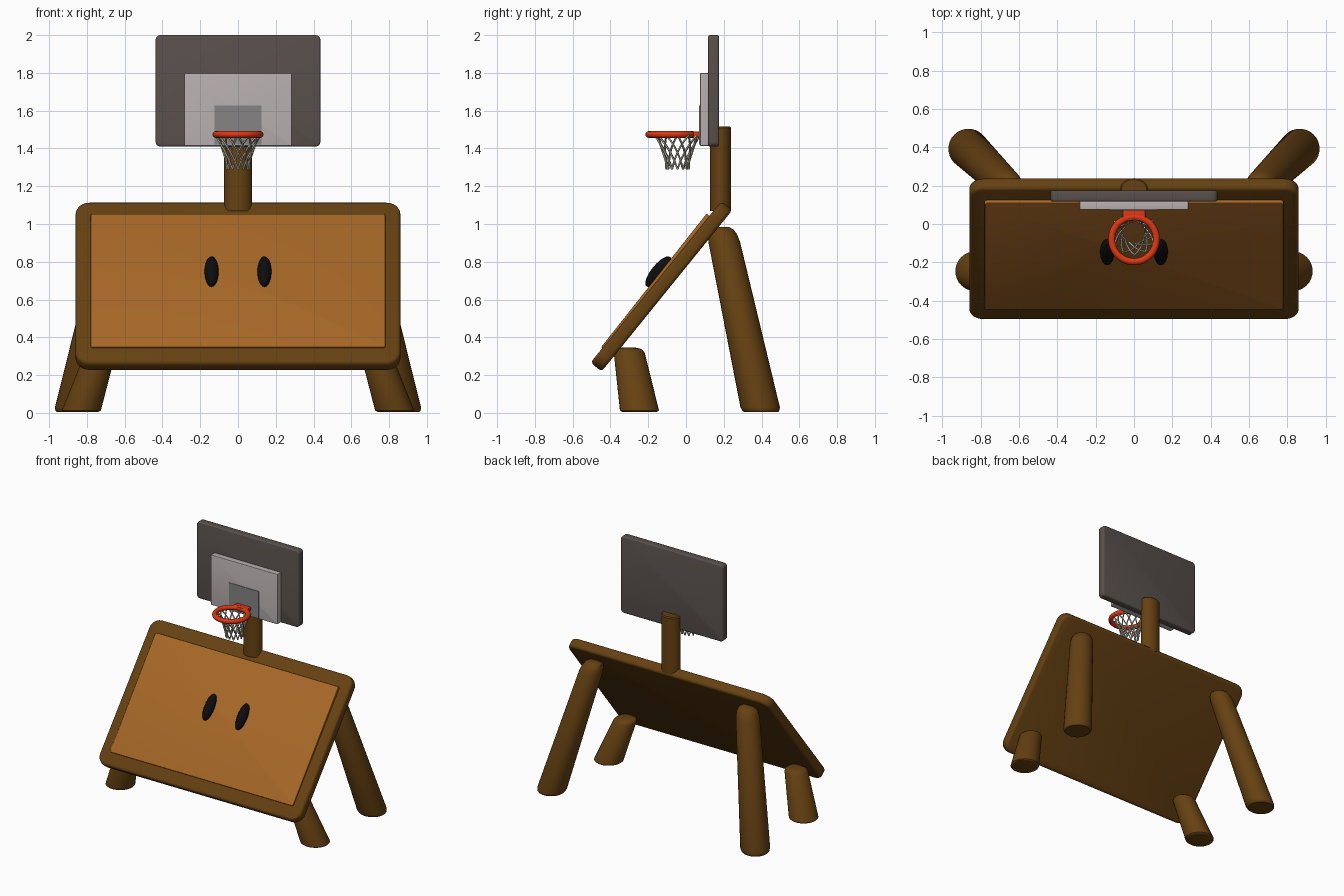
import bpy, bmesh, math
from mathutils import Vector, Matrix

if "Cube" in bpy.data.objects:
    bpy.data.objects.remove(bpy.data.objects["Cube"])


def material(name, rgb):
    m = bpy.data.materials.new(name)
    m.diffuse_color = (*rgb, 1)
    m.use_nodes = True
    m.node_tree.nodes["Principled BSDF"].inputs["Base Color"].default_value = m.diffuse_color
    return m


WOOD = material("dark wood", (0.133, 0.053, 0.006))
PANEL = material("light wood", (0.38, 0.135, 0.02))
BLACK = material("black", (0.004, 0.004, 0.004))
DARK = material("dark grey", (0.098, 0.08, 0.072))
LIGHT = material("light grey", (0.48, 0.43, 0.43))
MID = material("mid grey", (0.24, 0.23, 0.23))
RED = material("orange red", (0.73, 0.04, 0.007))
CORD = material("cream cord", (0.58, 0.54, 0.42))


def finish(bm, name, mat, matrix=Matrix(), smooth=True):
    bmesh.ops.recalc_face_normals(bm, faces=bm.faces)
    me = bpy.data.meshes.new(name)
    bm.to_mesh(me)
    bm.free()
    ob = bpy.data.objects.new(name, me)
    bpy.context.collection.objects.link(ob)
    ob.matrix_world = matrix
    me.materials.append(mat)
    if smooth:
        bpy.ops.object.select_all(action='DESELECT')
        ob.select_set(True)
        bpy.context.view_layer.objects.active = ob
        bpy.ops.object.shade_smooth_by_angle(angle=math.radians(35))
    return ob


def slab(name, mat, size, matrix, corner=0.0, edge=0.0):
    """Box with rounded outline (seen along local z) and softened edges."""
    bm = bmesh.new()
    bmesh.ops.create_cube(bm, size=1, matrix=Matrix.Diagonal((*size, 1)))
    if corner:
        uprights = [e for e in bm.edges
                    if abs(e.verts[0].co.z - e.verts[1].co.z) > 1e-5]
        bmesh.ops.bevel(bm, geom=uprights, offset=corner, segments=6,
                        profile=0.5, affect='EDGES')
    if edge:
        rims = [e for e in bm.edges
                if abs(e.verts[0].co.z - e.verts[1].co.z) < 1e-5]
        bmesh.ops.bevel(bm, geom=rims, offset=edge, segments=3,
                        profile=0.5, affect='EDGES')
    return finish(bm, name, mat, matrix)


def column(name, mat, rings, n=32):
    """Stack of horizontal ellipses: (x, y, z, radius x, radius y)."""
    bm = bmesh.new()
    loops = []
    for x, y, z, rx, ry in rings:
        loops.append([bm.verts.new((x + rx * math.cos(2 * math.pi * i / n),
                                    y + ry * math.sin(2 * math.pi * i / n), z))
                      for i in range(n)])
    for a, b in zip(loops, loops[1:]):
        for i in range(n):
            bm.faces.new((a[i], a[(i + 1) % n], b[(i + 1) % n], b[i]))
    bm.faces.new(loops[0])
    bm.faces.new(loops[-1])
    return finish(bm, name, mat)


# Leaning board: local x across, local y up the slope, local z out of the front
SLOPE = math.radians(51)
tilt = (Matrix.Translation((0, -0.13, 0.67)) @ Matrix.Rotation(SLOPE, 4, 'X'))
slab("board", WOOD, (1.72, 1.1, 0.075), tilt, corner=0.075, edge=0.02)
slab("face_panel", PANEL, (1.56, 0.9, 0.03),
     tilt @ Matrix.Translation((0, 0, 0.036)) @ Matrix.Rotation(math.radians(0.7), 4, 'X'),
     corner=0.012, edge=0.004)

# Eyes
for side, tag in ((-1, "left"), (1, "right")):
    bm = bmesh.new()
    bmesh.ops.create_uvsphere(bm, u_segments=24, v_segments=16, radius=1,
                              matrix=Matrix.Diagonal((0.037, 0.1, 0.036, 1)))
    finish(bm, tag + "_eye", BLACK,
           tilt @ Matrix.Translation((side * 0.14, 0.05, 0.062)))


# Legs
def leg(name, foot, top, r0, r1):
    foot, top = Vector(foot), Vector(top)
    rings = []
    for t, k in ((0, 0.86), (0.008, 0.94), (0.025, 1), (0.92, 1),
                 (0.96, 0.92), (0.985, 0.78), (1, 0.5)):
        p = foot.lerp(top, t)
        r = (r0 + (r1 - r0) * t) * k
        rings.append((*p, r, r))
    column(name, WOOD, rings)


for side, tag in ((-1, "left"), (1, "right")):
    leg(tag + "_back_leg", (side * 0.87, 0.398, 0.005),
        (side * 0.65, 0.185, 0.985), 0.105, 0.082)
    leg(tag + "_front_leg", (side * 0.832, -0.245, 0.005),
        (side * 0.72, -0.305, 0.345), 0.104, 0.08)

# Post
column("post", WOOD, [(0, 0.183, 1.07, 0.073, 0.056),
                      (0, 0.183, 1.508, 0.073, 0.056),
                      (0, 0.183, 1.516, 0.066, 0.049)])


# Backboard, built upright facing the front
def upright(y, z):
    return Matrix.Translation((0, y, z)) @ Matrix.Rotation(math.pi / 2, 4, 'X')


slab("backboard", DARK, (0.872, 0.59, 0.058), upright(0.146, 1.705),
     corner=0.025, edge=0.01)
slab("backboard_panel", LIGHT, (0.568, 0.385, 0.045), upright(0.097, 1.606),
     corner=0.004, edge=0.003)
slab("target_square", MID, (0.25, 0.205, 0.006), upright(0.073, 1.524))

# Hoop
n, m = 48, 12
bm = bmesh.new()
grid = []
for i in range(n):
    a = 2 * math.pi * i / n
    ring = []
    for j in range(m):
        b = 2 * math.pi * j / m
        r = 0.117 + 0.018 * math.cos(b)
        ring.append(bm.verts.new((r * math.cos(a), r * math.sin(a),
                                  0.018 * math.sin(b))))
    grid.append(ring)
for i in range(n):
    for j in range(m):
        bm.faces.new((grid[i][j], grid[(i + 1) % n][j],
                      grid[(i + 1) % n][(j + 1) % m], grid[i][(j + 1) % m]))
finish(bm, "hoop", RED, Matrix.Translation((0, -0.08, 1.474)))
slab("hoop_bracket", RED, (0.12, 0.06, 0.03),
     Matrix.Translation((0, 0.05, 1.474)), corner=0.005, edge=0.004)

# Net: crossing cords spiralling down a narrowing funnel
cu = bpy.data.curves.new("net", 'CURVE')
cu.dimensions = '3D'
cu.bevel_depth = 0.0048
cu.bevel_resolution = 1
cu.use_fill_caps = True
STRANDS, STEPS = 12, 10
for k in range(STRANDS):
    for turn in (-1, 1):
        sp = cu.splines.new('POLY')
        sp.points.add(STEPS)
        for s in range(STEPS + 1):
            t = s / STEPS
            a = 2 * math.pi * k / STRANDS + turn * t * math.radians(60)
            r = 0.058 + 0.058 * (1 - t) ** 1.7 + turn * 0.002
            sp.points[s].co = (r * math.cos(a), -0.045 + r * math.sin(a),
                               1.468 - 0.178 * t, 1)
net = bpy.data.objects.new("net", cu)
bpy.context.collection.objects.link(net)
cu.materials.append(CORD)
